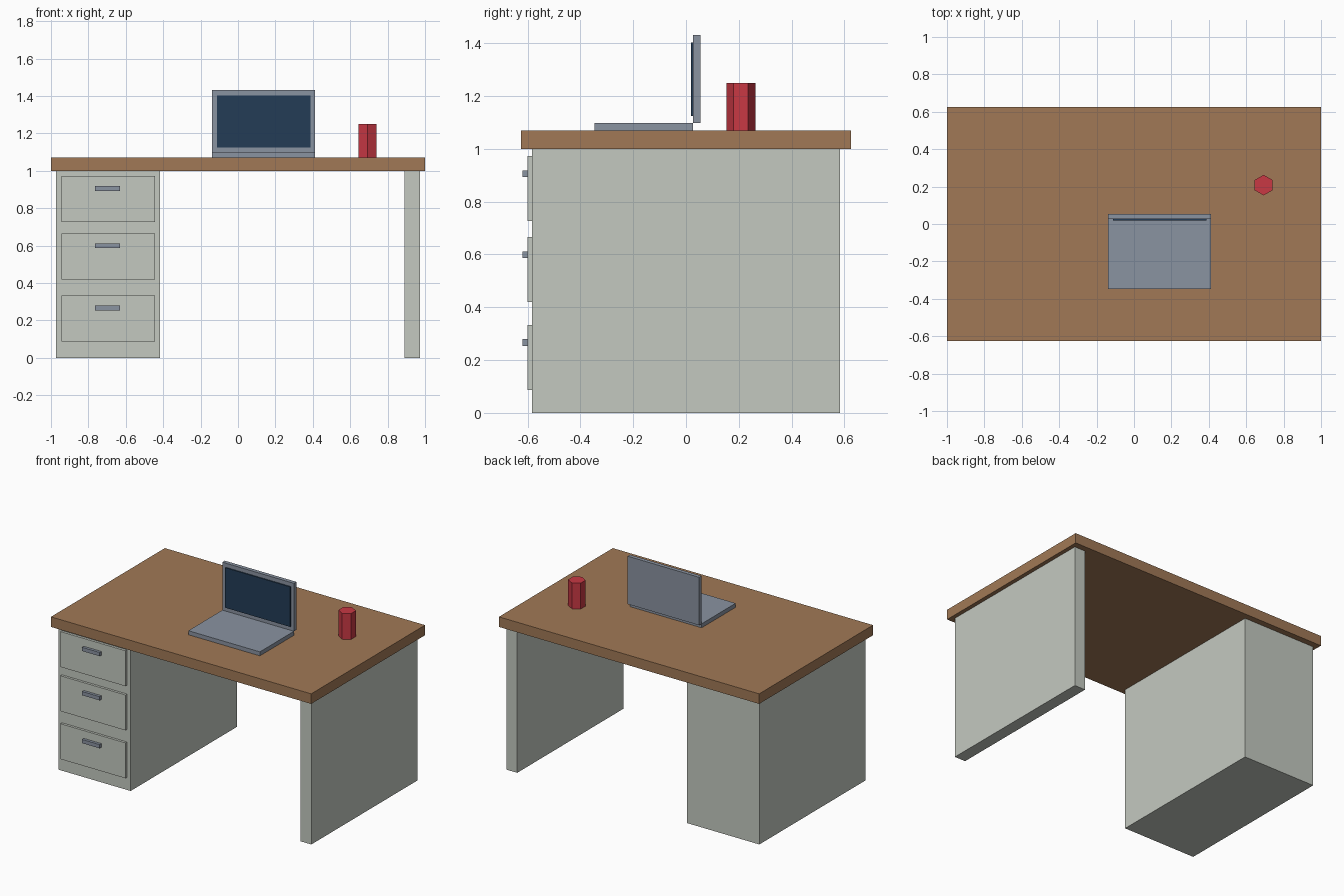
import bpy
import math

if "Cube" in bpy.data.objects:
    bpy.data.objects.remove(bpy.data.objects["Cube"])


def material(name, rgb):
    lin = [((c / 255 + 0.055) / 1.055) ** 2.4 for c in rgb]
    m = bpy.data.materials.new(name)
    m.diffuse_color = (*lin, 1)
    m.use_nodes = True
    m.node_tree.nodes["Principled BSDF"].inputs["Base Color"].default_value = m.diffuse_color
    return m


wood = material("brown_wood", (161, 121, 86))
paint = material("pale_grey_green", (196, 201, 192))
metal = material("blue_grey_metal", (138, 147, 161))
glass = material("dark_blue_screen", (35, 60, 86))
red = material("red", (200, 56, 68))


def box(name, x, y, z, mat):
    """Box from (min, max) ranges on each axis."""
    ranges = (x, y, z)
    bpy.ops.mesh.primitive_cube_add(size=1, location=[(a + b) / 2 for a, b in ranges])
    ob = bpy.context.object
    ob.name = name
    ob.scale = [b - a for a, b in ranges]
    bpy.ops.object.transform_apply(location=False, rotation=False, scale=True)
    ob.data.materials.append(mat)
    return ob


# Desk top and supports
box("desk_top", (-1, 1), (-0.625, 0.625), (1.0, 1.07), wood)
box("drawer_cabinet", (-0.972, -0.417), (-0.583, 0.583), (0, 1.0), paint)
box("side_panel", (0.889, 0.972), (-0.583, 0.583), (0, 1.0), paint)

# Drawer fronts with handles
for i, z in enumerate((0.727, 0.42, 0.087)):
    box(f"drawer_front_{i + 1}", (-0.945, -0.445), (-0.6, -0.583), (z, z + 0.246), paint)
    box(f"drawer_handle_{i + 1}", (-0.765, -0.63), (-0.619, -0.6), (z + 0.166, z + 0.192), metal)

# Laptop
box("laptop_base", (-0.139, 0.411), (-0.347, 0.027), (1.07, 1.098), metal)
box("laptop_lid", (-0.139, 0.411), (0.027, 0.054), (1.098, 1.431), metal)
box("laptop_screen", (-0.112, 0.388), (0.019, 0.027), (1.125, 1.403), glass)

# Six-sided cup, corners pointing front and back
bpy.ops.mesh.primitive_cylinder_add(vertices=6, radius=0.055, depth=0.18,
                                    location=(0.693, 0.208, 1.16))
cup = bpy.context.object
cup.name = "cup"
cup.data.materials.append(red)
